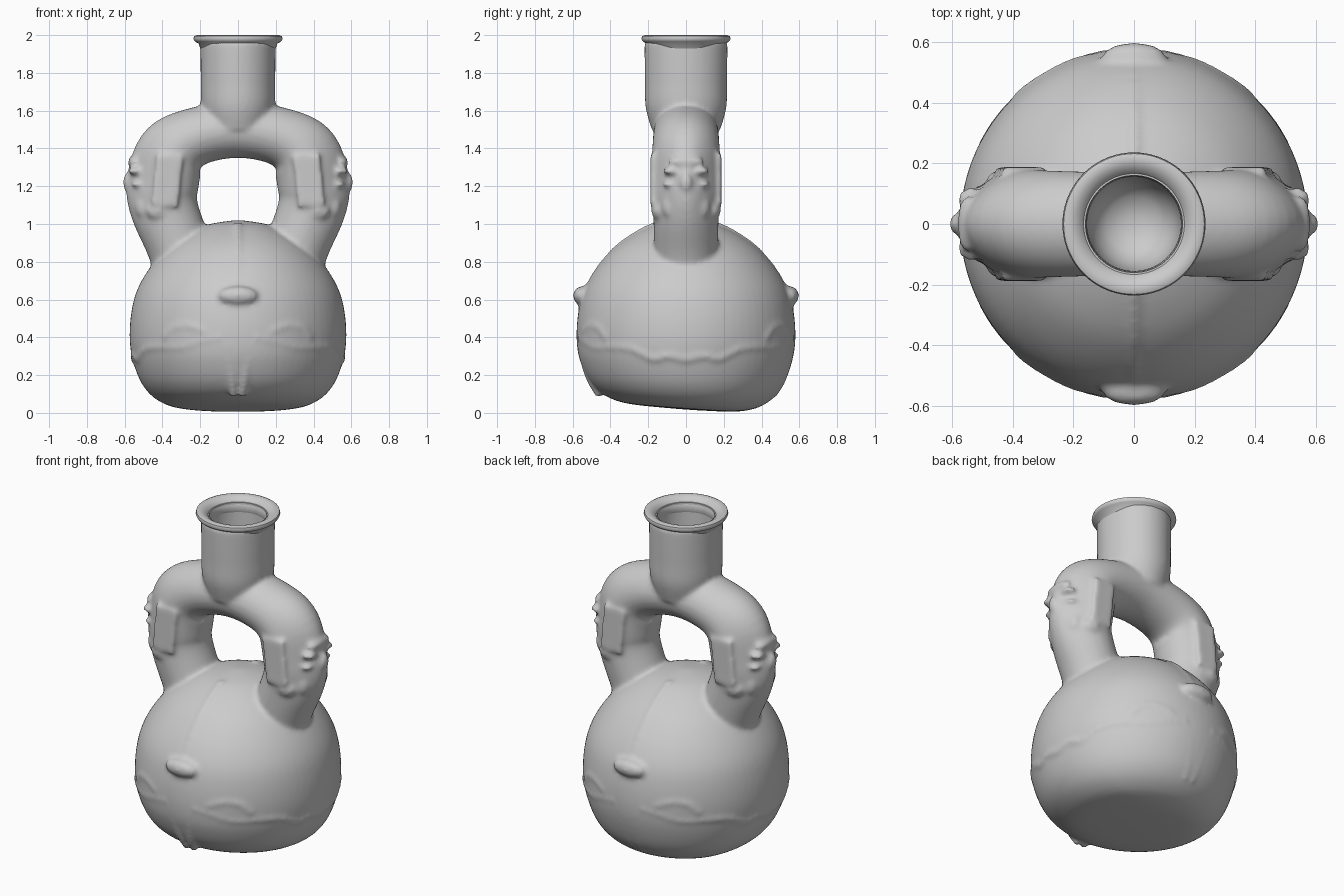
import bpy, bmesh, math
from mathutils import Vector, Matrix

cube = bpy.data.objects.get("Cube")
if cube:
    bpy.data.objects.remove(cube)

clay = bpy.data.materials.new("grey clay")
clay.use_nodes = True
clay.diffuse_color = (0.6, 0.6, 0.6, 1)
bsdf = clay.node_tree.nodes["Principled BSDF"]
bsdf.inputs["Base Color"].default_value = clay.diffuse_color
bsdf.inputs["Roughness"].default_value = 0.7


def spline(points, steps=6):
    """Smooth path through tuples of any length."""
    pts = [Vector(p) for p in points]
    pts = [pts[0]] + pts + [pts[-1]]
    out = []
    for a, b, c, d in zip(pts, pts[1:], pts[2:], pts[3:]):
        for i in range(steps):
            t = i / steps
            out.append(b + (c - a) * (t / 2) + (a * 2 - b * 5 + c * 4 - d) * (t * t / 2)
                       + (b * 3 - a - c * 3 + d) * (t ** 3 / 2))
    return out + [pts[-1]]


def skin(bm, rings, closed=False):
    """Bridge rings of points; cap the ends, or join last to first."""
    loops = [[bm.verts.new(p) for p in ring] for ring in rings]
    pairs = list(zip(loops, loops[1:]))
    if closed:
        pairs.append((loops[-1], loops[0]))
    else:
        bm.faces.new(loops[0])
        bm.faces.new(loops[-1])
    for lo, hi in pairs:
        for i in range(len(lo)):
            j = (i + 1) % len(lo)
            bm.faces.new((lo[i], lo[j], hi[j], hi[i]))


def lathe(bm, profile, sx=1, sy=1, closed=False, n=72):
    angles = [math.tau * i / n for i in range(n)]
    skin(bm, [[(r * sx * math.cos(a), r * sy * math.sin(a), z) for a in angles]
              for r, z in profile], closed)


def blob(bm, centre, size, turn=0, mirror_x=True, mirror_y=True):
    """Ellipsoid, turned about z and mirrored to the other sides."""
    for sx in ((1, -1) if mirror_x else (1,)):
        for sy in ((1, -1) if mirror_y else (1,)):
            m = (Matrix.Diagonal((sx, sy, 1, 1)) @ Matrix.Translation(centre)
                 @ Matrix.Rotation(turn, 4, 'Z') @ Matrix.Diagonal((*size, 1)))
            bmesh.ops.create_icosphere(bm, subdivisions=2, radius=1, matrix=m)


def finish(bm, name):
    bmesh.ops.recalc_face_normals(bm, faces=bm.faces)
    mesh = bpy.data.meshes.new(name)
    bm.to_mesh(mesh)
    bm.free()
    mesh.materials.append(clay)
    obj = bpy.data.objects.new(name, mesh)
    bpy.context.collection.objects.link(obj)
    return obj


def select(obj):
    bpy.ops.object.select_all(action='DESELECT')
    obj.select_set(True)
    bpy.context.view_layer.objects.active = obj


bm = bmesh.new()

# Round body with a slightly tilted base
body = spline([(0.05, 0), (0.3, 0.01), (0.42, 0.05), (0.5, 0.13), (0.55, 0.25), (0.573, 0.38),
               (0.565, 0.53), (0.53, 0.66), (0.45, 0.79), (0.34, 0.9), (0.18, 0.99), (0.02, 1.02)])
lathe(bm, body, 1, 1.01)
for v in bm.verts:
    v.co.z += max(0, 1 - v.co.z / 0.3) * 0.05 * max(0, 0.25 - v.co.y) / 0.7


def radius_at(z):
    for a, b in zip(body, body[1:]):
        if a.y <= z <= b.y:
            return a.x + (b.x - a.x) * (z - a.y) / max(b.y - a.y, 1e-6)
    return body[-1].x


def ridge(bm, path, thick, sink=0.5):
    """Raised line on the body; path of (degrees from the midline, height)."""
    for p in spline(path, 9):
        a = math.radians(p.x)
        r = radius_at(p.y) - thick * sink
        blob(bm, (r * math.sin(a), -r * math.cos(a), p.y), (thick,) * 3)


# Body relief: midline, apron, wavy belt and bent limbs on front and back
ridge(bm, [(0, 0.99), (0, 0.9), (0, 0.78), (0, 0.64)], 0.024, 0.7)
ridge(bm, [(9, 0.39), (6, 0.3), (4, 0.2), (3, 0.1)], 0.02, 0.65)
ridge(bm, [(9, 0.4), (18, 0.385), (32, 0.35), (48, 0.35), (60, 0.34),
           (72, 0.29), (80, 0.305), (90, 0.285)], 0.026, 0.6)
ridge(bm, [(18, 0.43), (27, 0.46), (36, 0.45), (42, 0.4)], 0.03, 0.6)
blob(bm, (0, -0.55, 0.62), (0.11, 0.05, 0.052), mirror_x=False)

# Arched handle, its section narrowing outward
half = [(0.24, 0.7, 0.18, 0.17), (0.32, 0.9, 0.17, 0.17), (0.39, 1.08, 0.18, 0.175),
        (0.4, 1.2, 0.19, 0.185), (0.355, 1.37, 0.185, 0.18), (0.23, 1.46, 0.155, 0.175)]
arch = spline(half + [(0, 1.5, 0.15, 0.17)] + [(-x, *rest) for x, *rest in half[::-1]])
rings = []
for i, p in enumerate(arch):
    along = arch[min(i + 1, len(arch) - 1)] - arch[max(i - 1, 0)]
    out = Vector((along.y, 0, -along.x)).normalized()
    if out.dot(Vector((p.x, 0, p.y - 1.17))) < 0:
        out.negate()
    point = 0.38 * math.exp(-((p.y - 1.22) / 0.16) ** 2)
    ring = []
    for k in range(40):
        a = math.tau * k / 40
        c, s = math.cos(a), math.sin(a)
        ring.append(Vector((p.x, 0, p.y)) + out * (p.z * c)
                    + Vector((0, p.w * s * (1 - point * max(c, 0)), 0)))
    rings.append(ring)
skin(bm, rings)

# Faces on the handle: nose, brows, eyes, mouth, cheeks, chin and side hair
blob(bm, (0.58, 0, 1.22), (0.032, 0.035, 0.055), mirror_y=False)
blob(bm, (0.55, 0, 1.33), (0.035, 0.1, 0.03), mirror_y=False)
blob(bm, (0.53, 0.07, 1.28), (0.05, 0.06, 0.022), -0.8)
blob(bm, (0.52, 0.08, 1.21), (0.04, 0.05, 0.018), -0.8)
blob(bm, (0.545, 0, 1.12), (0.035, 0.06, 0.022), mirror_y=False)
blob(bm, (0.5, 0.085, 1.09), (0.05, 0.045, 0.07), -0.6)
blob(bm, (0.52, 0, 1.04), (0.035, 0.05, 0.035), mirror_y=False)
blob(bm, (0.42, 0.14, 1.07), (0.07, 0.045, 0.055))
for sx in (1, -1):
    hair = (Matrix.Translation((0.375 * sx, 0, 1.23)) @ Matrix.Rotation(-0.1 * sx, 4, 'Y')
            @ Matrix.Diagonal((0.14, 0.376, 0.27, 1)))
    bmesh.ops.create_cube(bm, size=1, matrix=hair)

# Spout wall, slightly wider from front to back
lathe(bm, spline([(0.17, 1.5), (0.2, 1.62), (0.203, 1.75), (0.205, 1.9), (0.205, 1.97)]), 0.97, 1.07)

# Melt all the parts into one clay surface
vessel = finish(bm, "vessel")
remesh = vessel.modifiers.new("melt", 'REMESH')
remesh.mode = 'VOXEL'
remesh.voxel_size = 0.013
smooth = vessel.modifiers.new("soften", 'SMOOTH')
smooth.factor = 0.5
smooth.iterations = 7

# Bore of the spout
bm = bmesh.new()
lathe(bm, [(0.03, 1.5), (0.09, 1.52), (0.13, 1.57), (0.15, 1.64), (0.16, 1.8), (0.16, 2.1)])
bore = finish(bm, "bore_cutter")
bore.hide_render = True
cut = vessel.modifiers.new("bore", 'BOOLEAN')
cut.operation = 'DIFFERENCE'
cut.object = bore
select(vessel)
for name in ("melt", "soften", "bore"):
    bpy.ops.object.modifier_apply(modifier=name)
bpy.data.objects.remove(bore)

# Flared rim
bm = bmesh.new()
lathe(bm, [(0.2, 1.93), (0.208, 1.955), (0.228, 1.966), (0.236, 1.98), (0.232, 1.994), (0.218, 2.0),
           (0.195, 1.995), (0.172, 1.98), (0.158, 1.955), (0.155, 1.92), (0.165, 1.9)], closed=True)
rim = finish(bm, "rim")

for obj in (vessel, rim):
    select(obj)
    bpy.ops.object.shade_smooth_by_angle(angle=math.radians(50))
